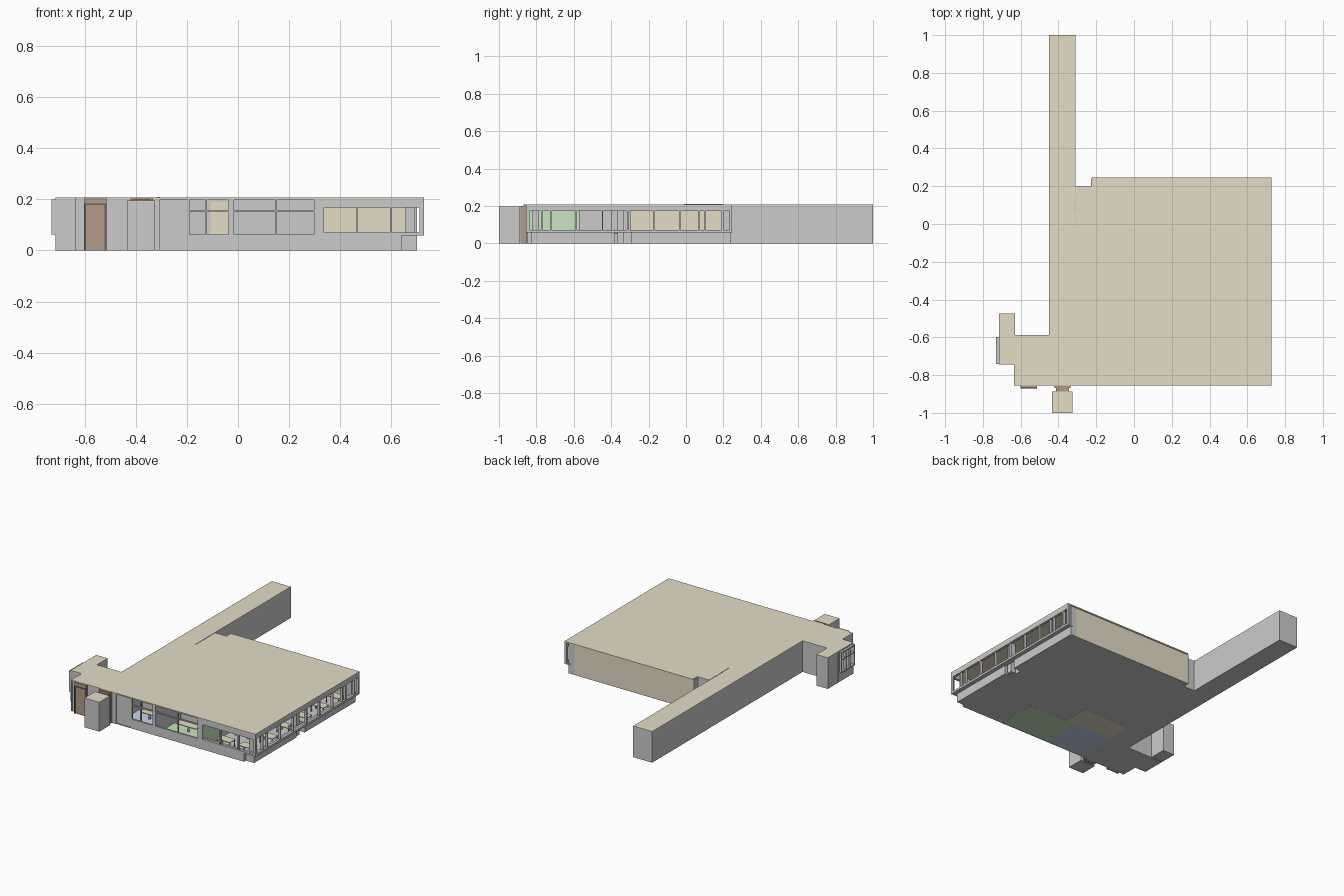
import bpy, bmesh

def mat(name, r, g, b):
    m = bpy.data.materials.new(name)
    m.diffuse_color = (r, g, b, 1)
    return m

TAN = mat("tan", 0.78, 0.72, 0.56)
GREEN = mat("green", 0.58, 0.78, 0.52)
BLUE = mat("blue", 0.56, 0.66, 0.86)
BROWN = mat("brown", 0.45, 0.33, 0.25)
DARK = mat("dark_trim", 0.16, 0.12, 0.09)

def finish(name, bm, m):
    me = bpy.data.meshes.new(name)
    bmesh.ops.recalc_face_normals(bm, faces=bm.faces)
    bm.to_mesh(me)
    bm.free()
    ob = bpy.data.objects.new(name, me)
    bpy.context.collection.objects.link(ob)
    if m:
        me.materials.append(m)
    return ob

def boxes(name, items, m=None):
    """One object from boxes given as (x0, x1, y0, y1, z0, z1)."""
    bm = bmesh.new()
    for x0, x1, y0, y1, z0, z1 in items:
        r = bmesh.ops.create_cube(bm, size=1)["verts"]
        for v in r:
            v.co.x = (x0 + x1) / 2 + v.co.x * (x1 - x0)
            v.co.y = (y0 + y1) / 2 + v.co.y * (y1 - y0)
            v.co.z = (z0 + z1) / 2 + v.co.z * (z1 - z0)
    return finish(name, bm, m)

def slab(name, pts, z0, z1, m=None):
    """Flat plate from a plan outline."""
    bm = bmesh.new()
    f = bm.faces.new([bm.verts.new((x, y, z0)) for x, y in pts])
    r = bmesh.ops.extrude_face_region(bm, geom=[f])
    for v in r["geom"]:
        if isinstance(v, bmesh.types.BMVert):
            v.co.z = z1
    return finish(name, bm, m)

def window_band(name, axis, d0, d1, z0, z1, sill, head, posts, rail=None):
    """Open window strip: sill, header, posts (start, end) and optional rail."""
    a, b = posts[0][0], posts[-1][1]
    parts = [(a, b, z0, sill), (a, b, head, z1)]
    parts += [(p, q, sill, head) for p, q in posts]
    if rail:
        parts.append((a, b, rail - 0.003, rail + 0.003))
    if axis == "x":
        return boxes(name, [(p, q, d0, d1, u, v) for p, q, u, v in parts])
    return boxes(name, [(d0, d1, p, q, u, v) for p, q, u, v in parts])

H = 0.205
# roof over main block, corridor and west wing
slab("roof", [(-0.635, -0.855), (0.727, -0.855), (0.727, 0.245), (-0.222, 0.245),
              (-0.222, 0.198), (-0.31, 0.198), (-0.31, 1.0), (-0.45, 1.0),
              (-0.45, -0.588), (-0.63, -0.588), (-0.63, -0.475), (-0.715, -0.475),
              (-0.715, -0.745), (-0.635, -0.745)], 0.2, 0.208, TAN)

# floor plate with recesses at the front corner and the right column
slab("floor", [(-0.635, -0.85), (0.64, -0.85), (0.64, -0.83), (0.70, -0.83),
               (0.70, -0.38), (0.64, -0.38), (0.64, -0.295), (0.70, -0.295),
               (0.70, 0.24), (-0.222, 0.24), (-0.222, 0.198), (-0.31, 0.198),
               (-0.31, 1.0), (-0.45, 1.0), (-0.45, -0.588), (-0.715, -0.588),
               (-0.715, -0.745), (-0.635, -0.745)], 0, 0.004)

# carpets
boxes("green_carpet", [(-0.02, 0.33, -0.835, -0.575, -0.0005, 0.006)], GREEN)
boxes("blue_carpet", [(-0.30, -0.02, -0.835, -0.575, -0.0005, 0.006)], BLUE)
boxes("tan_carpet", [(-0.29, 0.05, -0.575, -0.40, -0.0005, 0.006)], TAN)

# corridor walls
boxes("corridor_walls", [(-0.45, -0.442, -0.588, 1.0, 0, H),
                         (-0.318, -0.31, -0.40, 1.0, 0, H),
                         (-0.442, -0.318, 0.992, 1.0, 0, H)])
boxes("roof_joint", [(-0.311, -0.307, -0.01, 0.198, 0.19, 0.21)])
boxes("joint_post", [(-0.315, -0.306, 0.065, 0.13, 0.19, 0.209)])

# west wing walls and service block
boxes("wing_walls", [(-0.635, -0.31, -0.853, -0.843, 0, H),
                     (-0.635, -0.627, -0.855, -0.745, 0, H),
                     (-0.715, -0.635, -0.745, -0.737, 0, H),
                     (-0.715, -0.45, -0.596, -0.588, 0, H),
                     (-0.715, -0.707, -0.745, -0.588, 0, 0.065)])
boxes("service_block", [(-0.715, -0.63, -0.585, -0.475, 0, H)])
window_band("west_window", "y", -0.73, -0.712, 0.062, 0.2, 0.07, 0.192,
            [(-0.742, -0.735), (-0.695, -0.69), (-0.65, -0.645), (-0.605, -0.598)], 0.15)

# front pillars
boxes("front_pillars", [(-0.325, -0.19, -0.845, -0.835, 0, H),
                        (-0.32, -0.305, -0.853, -0.80, 0, H),
                        (0.302, 0.326, -0.853, -0.83, 0, H)])

# free standing front block with tan top
boxes("front_block", [(-0.435, -0.325, -1.0, -0.888, 0, 0.192)])
boxes("front_block_cap", [(-0.435, -0.325, -1.0, -0.888, 0.192, 0.196)], TAN)

# doors
boxes("entrance_door", [(-0.6, -0.515, -0.868, -0.85, 0, 0.207)], BROWN)
boxes("entrance_door_frame", [(-0.602, -0.594, -0.871, -0.862, 0, 0.183),
                              (-0.522, -0.514, -0.871, -0.862, 0, 0.183),
                              (-0.602, -0.514, -0.871, -0.862, 0.177, 0.184)], DARK)
boxes("side_door", [(-0.42, -0.335, -0.868, -0.85, 0, 0.207),
                    (-0.412, -0.343, -0.886, -0.868, 0, 0.2)], BROWN)

# front window wall of the two coloured rooms
window_band("front_windows", "x", -0.85, -0.838, 0, H, 0.063, 0.198,
            [(-0.195, -0.189), (-0.128, -0.122), (-0.037, -0.015), (0.147, 0.152), (0.297, 0.303)], 0.155)

# overhanging window bands of the open office
window_band("front_band", "x", -0.855, -0.838, 0.06, H, 0.07, 0.168,
            [(0.326, 0.337), (0.463, 0.47), (0.595, 0.603), (0.717, 0.727)])
window_band("right_band", "y", 0.71, 0.727, 0.06, H, 0.072, 0.172,
            [(-0.855, -0.845), (-0.775, -0.768), (-0.728, -0.72), (-0.592, -0.582), (-0.45, -0.445),
             (-0.315, -0.305), (-0.176, -0.168), (-0.038, -0.03), (0.064, 0.072),
             (0.097, 0.105), (0.19, 0.2), (0.233, 0.245)])
boxes("band_soffit", [(0.69, 0.727, -0.855, 0.245, 0.058, 0.066),
                      (0.33, 0.727, -0.855, -0.82, 0.058, 0.066)])

# low walls under the bands
boxes("low_walls", [(0.326, 0.64, -0.85, -0.838, 0, 0.064),
                    (0.632, 0.64, -0.85, -0.83, 0, 0.064),
                    (0.635, 0.70, -0.83, -0.822, 0, 0.064),
                    (0.692, 0.70, -0.83, -0.38, 0, 0.064),
                    (0.692, 0.70, -0.295, 0.24, 0, 0.064),
                    (0.64, 0.70, -0.388, -0.38, 0, 0.064),
                    (0.64, 0.70, -0.295, -0.287, 0, 0.064),
                    (0.64, 0.648, -0.38, -0.295, 0, 0.064)])

# columns
boxes("columns", [(0.655, 0.69, -0.82, -0.785, 0, 0.2), (0.655, 0.69, -0.37, -0.335, 0, 0.2),
                  (0.655, 0.70, 0.2, 0.24, 0, 0.2)])

# back wall and inner tan wall
boxes("back_wall", [(-0.222, 0.655, 0.23, 0.24, 0, H), (-0.308, -0.3, -0.30, 0.198, 0, 0.2)], TAN)
boxes("back_notch_wall", [(-0.308, -0.222, 0.19, 0.198, 0, H), (-0.228, -0.222, 0.19, 0.24, 0, H)])

# room partitions
boxes("partitions", [(-0.308, -0.30, -0.84, -0.40, 0, 0.2), (-0.30, 0.326, -0.58, -0.572, 0, 0.2),
                     (-0.024, -0.016, -0.838, -0.58, 0, 0.2), (-0.30, 0.055, -0.405, -0.397, 0, 0.2),
                     (0.047, 0.055, -0.572, -0.405, 0, 0.2)])
boxes("green_wall", [(0.325, 0.333, -0.837, -0.57, 0, 0.2)], GREEN)
boxes("inner_door", [(-0.108, -0.038, -0.585, -0.567, 0, 0.19)], TAN)

# desks: tops and legs
spots = [(0.38, -0.77), (0.54, -0.77)]
spots += [(x, y) for x in (0.38, 0.56) for y in (-0.58, -0.40, -0.22, -0.04, 0.12)]
spots += [(x, y) for x in (-0.15, 0.1) for y in (-0.25, -0.04)]
tops, legs = [], []
for x, y in spots:
    tops.append((x, x + 0.1, y, y + 0.06, 0.05, 0.055))
    legs += [(x + i, x + i + 0.005, y + j, y + j + 0.005, 0.004, 0.05)
             for i in (0.003, 0.092) for j in (0.003, 0.052)]
tops += [(0.05, 0.2, -0.73, -0.67, 0.05, 0.055), (-0.22, -0.12, -0.72, -0.66, 0.05, 0.055)]
legs += [(0.12, 0.13, -0.705, -0.695, 0.004, 0.05), (-0.175, -0.165, -0.695, -0.685, 0.004, 0.05)]
boxes("desk_tops", tops, TAN)
boxes("desk_legs", legs)
